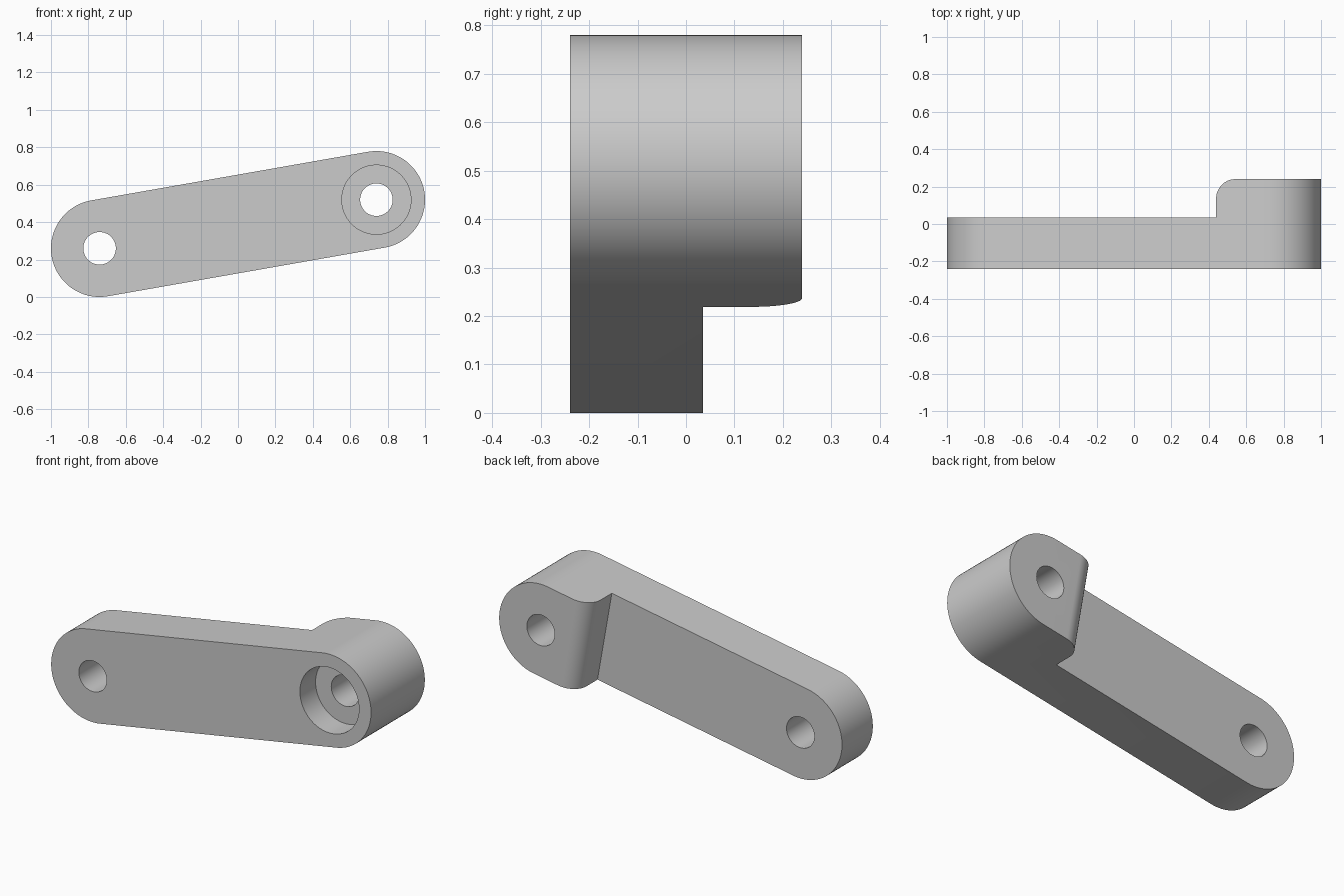
import bpy, bmesh
from math import pi, cos, sin, atan2, hypot, radians
from mathutils import Matrix, Vector

cube = bpy.data.objects.get("Cube")
if cube:
    bpy.data.objects.remove(cube, do_unlink=True)

# Main sizes
R = 0.26                            # end radius of the arm
HALF = hypot(0.74, 0.13)            # half the distance between hole centres
FRONT, STEP_Y, BACK = -0.24, 0.035, 0.24
HOLE_R, BORE_R, BORE_FLOOR = 0.087, 0.185, -0.10
FILLET = 0.105
TILT = Matrix.Translation((0, 0, 0.39)) @ Matrix.Rotation(-atan2(0.13, 0.74), 4, "Y")

grey = bpy.data.materials.new("light grey")
grey.use_nodes = True
grey.diffuse_color = (0.6, 0.6, 0.6, 1)
grey.node_tree.nodes["Principled BSDF"].inputs["Base Color"].default_value = (0.6, 0.6, 0.6, 1)


def arc(cx, cy, r, start, end, n):
    """Points along an arc, angles in degrees."""
    angles = [radians(start + (end - start) * i / n) for i in range(n + 1)]
    return [(cx + r * cos(a), cy + r * sin(a)) for a in angles]


def prism(name, points, push):
    """Extrude a closed 3D outline along a vector, tilted with the arm."""
    bm = bmesh.new()
    face = bm.faces.new([bm.verts.new(p) for p in points])
    new = bmesh.ops.extrude_face_region(bm, geom=[face])["geom"]
    verts = [v for v in new if isinstance(v, bmesh.types.BMVert)]
    bmesh.ops.translate(bm, verts=verts, vec=Vector(push))
    bmesh.ops.recalc_face_normals(bm, faces=bm.faces)
    bm.transform(TILT)
    mesh = bpy.data.meshes.new(name)
    bm.to_mesh(mesh)
    bm.free()
    mesh.materials.append(grey)
    obj = bpy.data.objects.new(name, mesh)
    bpy.context.collection.objects.link(obj)
    return obj


def drill(name, u, r, y0, y1):
    """Round cutter running from front to back."""
    ring = arc(u, 0, r, 0, 360, 64)[:-1]
    return prism(name, [(x, y0, z) for x, z in ring], (0, y1 - y0, 0))


# Arm blank: a round-ended bar of full depth
outline = arc(HALF, 0, R, -90, 90, 48) + arc(-HALF, 0, R, 90, 270, 48)
arm = prism("lever_arm", [(x, FRONT, z) for x, z in outline], (0, BACK - FRONT, 0))

# Step cutter: thins the arm and leaves the boss with a rounded shoulder
step = HALF - R
shoulder = arc(step + FILLET, BACK - FILLET, FILLET, 180, 90, 20)
profile = [(-2, STEP_Y), (step, STEP_Y)] + shoulder + [(step + FILLET, 1), (-2, 1)]

cutters = [
    prism("step_cutter", [(x, y, -1) for x, y in profile], (0, 0, 2)),
    drill("left_hole_cutter", HALF, HOLE_R, -1, 1),
    drill("right_hole_cutter", -HALF, HOLE_R, -1, 1),
    drill("counterbore_cutter", HALF, BORE_R, -1, BORE_FLOOR),
]

bpy.ops.object.select_all(action="DESELECT")
arm.select_set(True)
bpy.context.view_layer.objects.active = arm
for cutter in cutters:
    cutter.hide_render = True
    mod = arm.modifiers.new(cutter.name, "BOOLEAN")
    mod.operation = "DIFFERENCE"
    mod.solver = "EXACT"
    mod.object = cutter
    bpy.ops.object.modifier_apply(modifier=mod.name)
    bpy.data.objects.remove(cutter, do_unlink=True)

bpy.ops.object.shade_smooth_by_angle(angle=radians(30))
